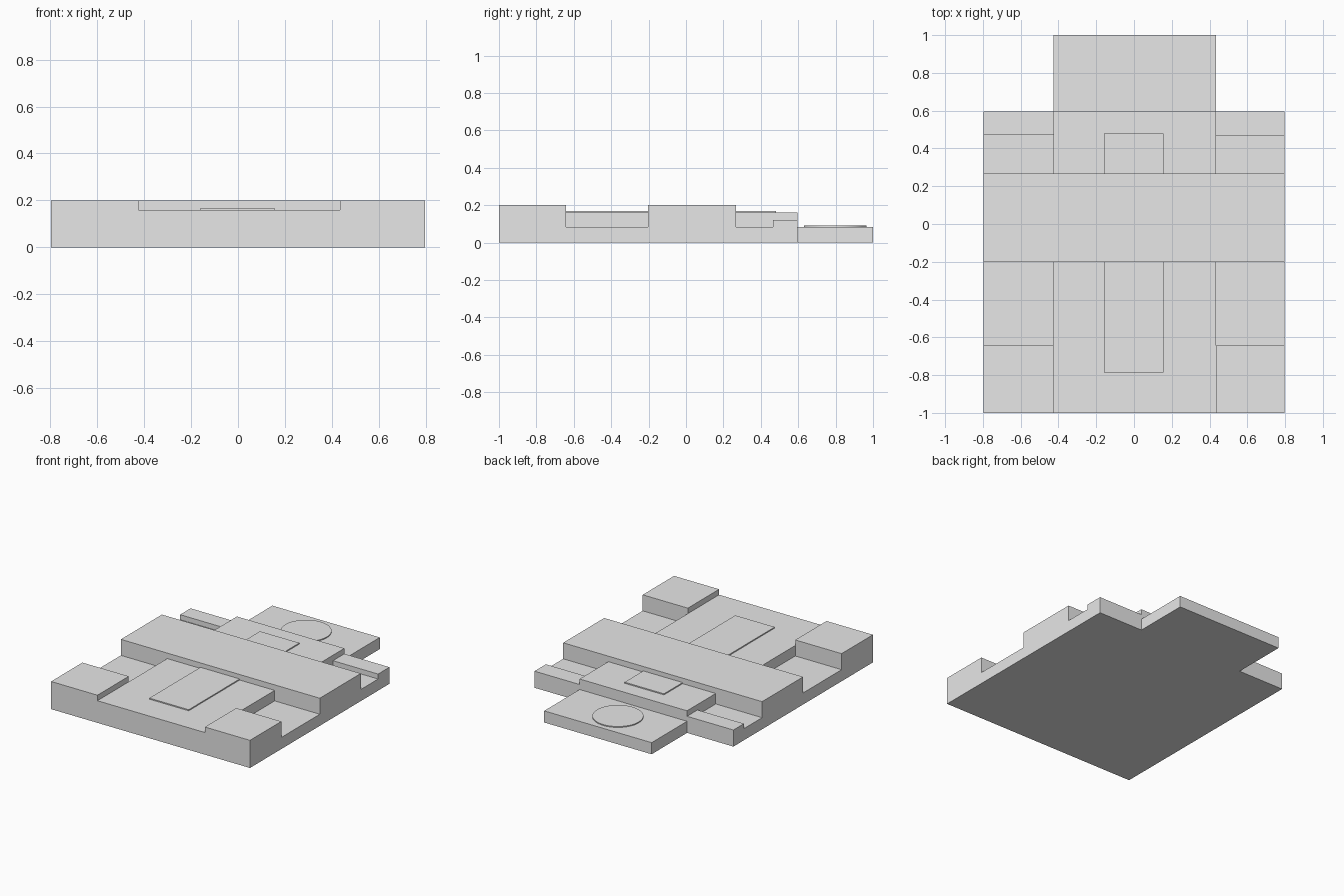
import bpy
import bmesh
from mathutils import Matrix, Vector

cube = bpy.data.objects.get("Cube")
if cube:
    bpy.data.objects.remove(cube, do_unlink=True)

grey = bpy.data.materials.new("light grey")
grey.use_nodes = True
colour = (0.8, 0.8, 0.8, 1)
grey.diffuse_color = colour
grey.node_tree.nodes["Principled BSDF"].inputs["Base Color"].default_value = colour


def finish(name, bm):
    mesh = bpy.data.meshes.new(name)
    bm.to_mesh(mesh)
    bm.free()
    mesh.materials.append(grey)
    obj = bpy.data.objects.new(name, mesh)
    bpy.context.collection.objects.link(obj)
    return obj


def block(name, x, y, z):
    """Box spanning the given (low, high) ranges."""
    low, high = (Vector(p) for p in zip(x, y, z))
    bm = bmesh.new()
    matrix = Matrix.Translation((low + high) / 2) @ Matrix.Diagonal((high - low).to_4d())
    matrix[3][3] = 1
    bmesh.ops.create_cube(bm, size=1, matrix=matrix)
    return finish(name, bm)


# Shared stations along the width, length and height
SIDE, IN_R, IN_L = 0.796, -0.425, 0.435
FRONT, BAR_F, BAR_B, BODY_B, BACK = -1, -0.202, 0.267, 0.595, 1
LOW, LEDGE, DECK, PLATE, TOP = 0.084, 0.12, 0.16, 0.168, 0.2
centre = (IN_R, IN_L)
plate_x = (-0.16, 0.155)

# Central spine: front deck, cross bar, rear deck and tail
block("front_deck", centre, (FRONT, BAR_F), (0, DECK))
block("cross_bar", (-SIDE, SIDE), (BAR_F, BAR_B), (0, TOP))
block("rear_deck", centre, (BAR_B, BODY_B), (0, DECK))
block("tail", centre, (BODY_B, BACK), (0, LOW))

# Thin raised plates
block("front_plate", plate_x, (-0.785, BAR_F), (DECK, PLATE))
block("rear_plate", plate_x, (BAR_B, 0.48), (DECK, PLATE))

# Corner blocks, recesses and rear ledges on both sides
for side, x, ledge_y in (("right", (-SIDE, IN_R), 0.475), ("left", (IN_L, SIDE), 0.465)):
    block(side + "_corner_block", x, (FRONT, -0.642), (0, TOP))
    block(side + "_front_recess", x, (-0.642, BAR_F), (0, LOW))
    block(side + "_rear_recess", x, (BAR_B, ledge_y), (0, LOW))
    block(side + "_rear_ledge", x, (ledge_y, BODY_B), (0, LEDGE))

# Round disc on the tail
bm = bmesh.new()
bmesh.ops.create_cone(bm, cap_ends=True, segments=64, radius1=0.167, radius2=0.167,
                      depth=0.007, matrix=Matrix.Translation((-0.013, 0.797, LOW + 0.0035)))
disc = finish("tail_disc", bm)
bpy.ops.object.select_all(action='DESELECT')
disc.select_set(True)
bpy.context.view_layer.objects.active = disc
bpy.ops.object.shade_smooth_by_angle()
